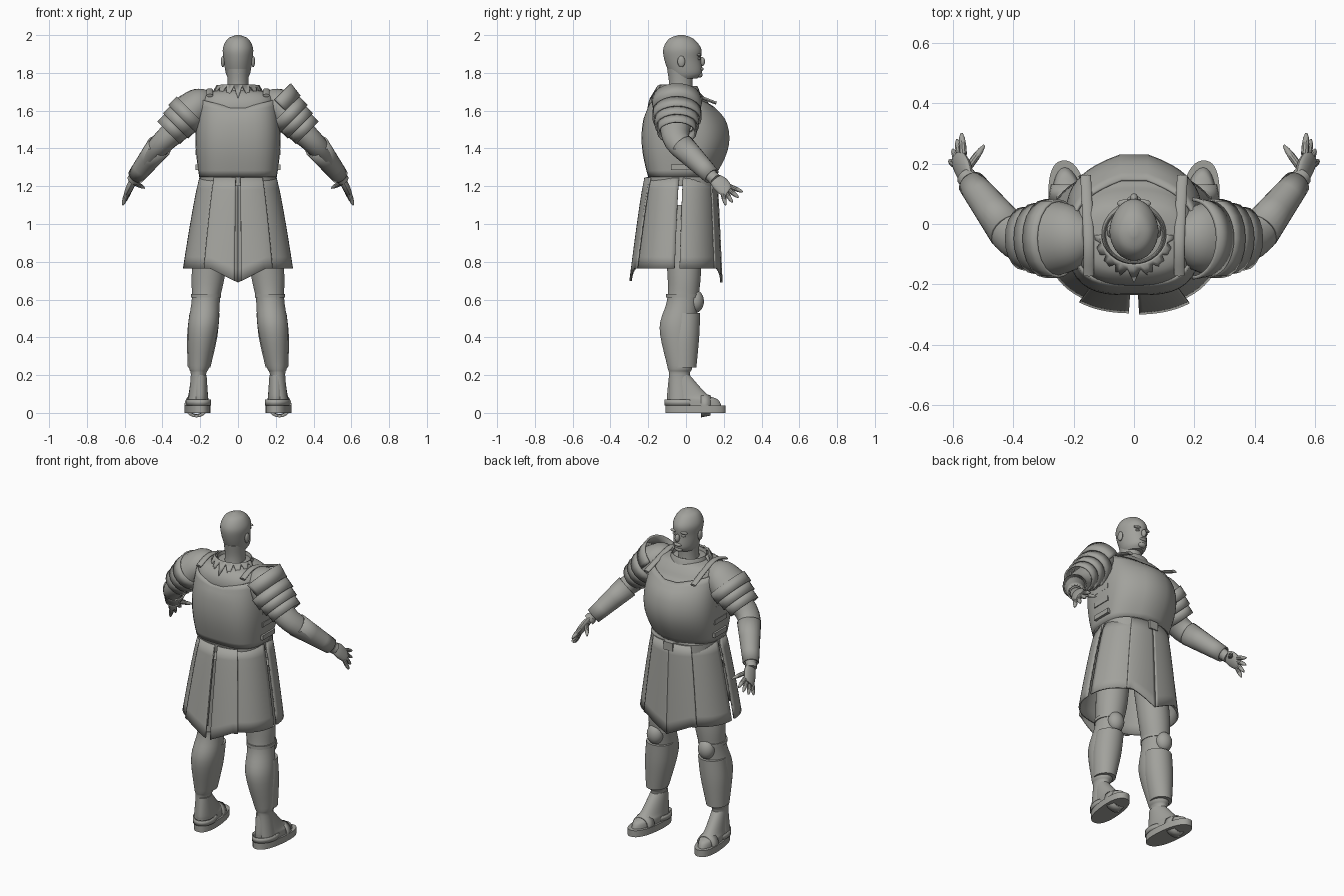
import bpy, bmesh
from math import sin, cos, pi, radians
from mathutils import Vector

if "Cube" in bpy.data.objects:
    bpy.data.objects.remove(bpy.data.objects["Cube"])

grey = bpy.data.materials.new("warm_grey")
grey.use_nodes = True
COLOUR = (0.36, 0.36, 0.335, 1)
grey.diffuse_color = COLOUR
grey.node_tree.nodes["Principled BSDF"].inputs["Base Color"].default_value = COLOUR
parts = []


def skin(name, rings, closed=True, caps=True, thick=0):
    """Skin a list of equal point rings, optionally capped or thickened."""
    bm = bmesh.new()
    rows = [[bm.verts.new(point) for point in ring] for ring in rings]
    count = len(rows[0])
    for low, high in zip(rows, rows[1:]):
        for i in range(count if closed else count - 1):
            j = (i + 1) % count
            bm.faces.new((low[i], low[j], high[j], high[i]))
    if caps and closed:
        bm.faces.new(rows[0])
        bm.faces.new(rows[-1])
    bmesh.ops.recalc_face_normals(bm, faces=bm.faces)
    mesh = bpy.data.meshes.new(name)
    bm.to_mesh(mesh)
    bm.free()
    mesh.materials.append(grey)
    ob = bpy.data.objects.new(name, mesh)
    bpy.context.collection.objects.link(ob)
    parts.append(ob)
    if thick:
        shell = ob.modifiers.new("thickness", "SOLIDIFY")
        shell.thickness, shell.offset = thick, 0


def smooth(rows, steps=5):
    """Pass a smooth curve through a few control rows."""
    fine = []
    for k in range(len(rows) - 1):
        quad = [Vector(rows[min(max(k + d, 0), len(rows) - 1)]) for d in (-1, 0, 1, 2)]
        before, start, end, after = quad
        for i in range(steps):
            t = i / steps
            leave, arrive = (end - before) / 2, (after - start) / 2
            bend = start - end
            fine.append(start + leave * t + (-3 * bend - 2 * leave - arrive) * t ** 2
                        + (2 * bend + leave + arrive) * t ** 3)
    return fine + [Vector(rows[-1])]


def power(value, exponent):
    return abs(value) ** exponent * (1 if value > 0 else -1)


def body(name, rows, side=1, x=0, lean=0, splay=0, square=1, ridge=0, narrow=0,
         dip=None, count=40, **options):
    """Stack of upright sections: height, half width, front y, back y."""
    rings = []
    for z, width, front, back in rows:
        ring = []
        for i in range(count):
            angle = 2 * pi * (i + 0.5) / count
            across, along = power(cos(angle), square), power(sin(angle), square)
            y = (front + back + (front - back) * along) / 2
            if along > 0:
                y += ridge * ((1 - abs(across)) * min(1, along * 2) - along)
            reach = x + lean * z + splay * y + width * across * (1 - narrow * max(0, along))
            ring.append((side * reach, y, z - (dip(z, across) if dip else 0)))
        rings.append(ring)
    skin(name, rings, **options)


def tube(name, rows, side=1, wide=1, axis=(0, 1, 0), arc=None, count=20, **options):
    """Oval sections along a path: centre x, y, z and radius."""
    centres = [Vector(row[:3]) for row in rows]
    last = len(rows) - 1
    start, sweep = arc or (0, 2 * pi)
    rings = []
    for k, centre in enumerate(centres):
        way = (centres[min(k + 1, last)] - centres[max(k - 1, 0)]).normalized()
        u = Vector(axis).cross(way).normalized()
        v = way.cross(u) * wide
        ring = []
        for i in range(count + 1 if arc else count):
            angle = start + sweep * i / count
            point = centre + (u * cos(angle) + v * sin(angle)) * rows[k][3]
            ring.append((side * point.x, point.y, point.z))
        rings.append(ring)
    skin(name, rings, closed=not arc, **options)


def ball(name, centre, size, side=1, layers=12):
    rings = []
    for k in range(1, layers):
        rise = pi * (k / layers - 0.5)
        ring = []
        for i in range(2 * layers):
            turn = pi * i / layers
            unit = (cos(rise) * cos(turn), cos(rise) * sin(turn), sin(rise))
            px, py, pz = (c + s * d for c, s, d in zip(centre, size, unit))
            ring.append((side * px, py, pz))
        rings.append(ring)
    skin(name, rings)


def box(name, centre, size, side=1):
    x, y, z = centre
    a, b, c = size
    outline = [(-a, -b), (a, -b), (a, b), (-a, b)]
    skin(name, [[(side * (x + i), y + j, z + h) for i, j in outline] for h in (-c, c)])


# Head and neck
body("neck", smooth([(1.65, .06, .04, -.1), (1.74, .055, .035, -.09), (1.82, .06, .04, -.1)]))
body("head", smooth([(1.77, .05, .06, -.07), (1.8, .065, .085, -.09), (1.87, .076, .08, -.115),
                     (1.93, .08, .08, -.12), (1.98, .055, .04, -.09), (2, .01, -.01, -.04)]), narrow=.1)
ball("nose", (0, .085, 1.86), (.014, .016, .024))
ball("lips", (0, .08, 1.82), (.024, .013, .01))
ball("chin", (0, .07, 1.79), (.026, .018, .016))

# Collar with a pointed trim at the back
body("collar", smooth([(1.65, .12, .09, -.15), (1.73, .1, .06, -.13), (1.69, .09, .05, -.12)]), caps=False)
SPIKES = 8
trim_top, trim_tips = [], []
for i in range(2 * SPIKES + 1):
    angle = pi + pi * i / (2 * SPIKES)
    out = .11 if i % 2 else .15
    trim_top.append((.11 * cos(angle), -.035 + .1 * sin(angle), 1.735))
    trim_tips.append((out * cos(angle), -.04 + out * sin(angle), 1.73 if i % 2 else 1.66))
skin("collar_points", [trim_top, trim_tips], closed=False, thick=.008)

# Padded torso under the armour
body("torso", smooth([(1.2, .18, .13, -.18), (1.55, .2, .16, -.2), (1.64, .2, .12, -.2),
                      (1.69, .17, .08, -.17), (1.71, .1, .05, -.13)]), square=.75)


# Cuirass: swelling chest, central ridge and V neckline
def neckline(z, across):
    return .05 * (1 - abs(across)) * max(0, z - 1.55) / .1


cuirass_rows = []
for k in range(13):
    t = k / 12
    swell = sin(pi * t)
    cuirass_rows.append((1.25 + .41 * t, .2 + .02 * swell, .16 + .08 * swell, -.195 - .035 * swell))
body("cuirass", cuirass_rows, square=.62, ridge=.075, dip=neckline, caps=False, thick=.012)

# Belt and buckle
body("belt", [(1.2, .205, .16, -.21), (1.25, .205, .16, -.21)], square=.8)
box("buckle", (0, .165, 1.225), (.03, .01, .025))


# Skirt panels hanging from the belt
def panel(name, start, end, lift=0, flare=0, point=0, rows=8, columns=16):
    rings = []
    for k in range(rows + 1):
        drop = k / rows
        spread = drop ** .85
        ring = []
        for i in range(columns + 1):
            angle = radians(start + (end - start) * i / columns)
            x = (.2 + .087 * spread + lift) * power(cos(angle), .85)
            depth = .178 + lift + (.047 + flare) * spread
            y = -.027 - .02 * spread + depth * power(sin(angle), .85)
            hem = .765 - point * max(0, 1 - abs(x) / .15)
            ring.append((x, y, 1.245 + (hem - 1.245) * drop))
        rings.append(ring)
    skin(name, rings, closed=False, thick=.009)


for quarter, tag in enumerate(("left_front", "right_front", "right_back", "left_back")):
    panel(tag + "_skirt", 90 * quarter + 2, 90 * quarter + 88)
for middle, gap, flare, end in ((90, 0, 0, "front"), (270, 2, .012, "back")):
    for way, tag in ((-1, "first"), (1, "second")):
        panel(f"{tag}_{end}_flap", middle + way * gap, middle + way * 34,
              lift=.009 + .002 * way, flare=flare, point=.075)

ELBOW, WRIST = Vector((.41, -.03, 1.42)), Vector((.55, .15, 1.24))
SHOULDER, OUTWARD = Vector((.25, -.048, 1.6)), Vector((1, 0, -1))

for side, tag in ((1, "left"), (-1, "right")):
    # Face details
    ball(tag + "_ear", (.08, -.025, 1.86), (.01, .02, .03), side)
    ball(tag + "_brow", (.03, .068, 1.895), (.026, .013, .008), side)
    ball(tag + "_eye", (.03, .068, 1.876), (.013, .01, .007), side)

    # Leg, greave and knee guard
    body(tag + "_leg", smooth([(1.1, .09, .08, -.13), (.76, .09, .08, -.1), (.6, .075, .065, -.1),
                               (.45, .08, .05, -.14), (.25, .055, .035, -.1), (.2, .04, .02, -.09),
                               (.05, .04, .03, -.09)]), side, x=.23, lean=-.1)
    body(tag + "_greave", smooth([(.53, .08, .075, -.08), (.4, .08, .07, -.09), (.24, .06, .055, -.08)]),
         side, x=.23, lean=-.1)
    ball(tag + "_knee_guard", (.175, .05, .59), (.05, .045, .06), side)
    body(tag + "_knee_strap", [(.61, .08, .07, -.105), (.63, .08, .07, -.105)], side, x=.17)

    # Foot and sandal
    body(tag + "_sole", [(0, .065, .21, -.11), (.04, .065, .21, -.11)], side, x=.21, splay=.1, square=.85)
    body(tag + "_foot", smooth([(.03, .055, .19, -.1), (.07, .055, .17, -.1), (.1, .05, .11, -.1),
                                (.2, .04, .02, -.09)]), side, x=.21, splay=.1)
    tube(tag + "_toe_strap", [(.22, .08, .04, .06), (.22, .13, .04, .05)], side, axis=(1, 0, 0),
         caps=False, thick=.008)
    body(tag + "_heel_strap", [(.04, .06, .06, -.11), (.07, .06, .06, -.11)], side, x=.21,
         splay=.1, caps=False, thick=.008)

    # Arm and bracer
    tube(tag + "_arm", smooth([(.18, -.04, 1.62, .085), (.37, -.055, 1.46, .063),
                               (.46, .03, 1.36, .052), (*WRIST, .026)]), side, wide=1.15)
    tube(tag + "_bracer", [(*ELBOW.lerp(WRIST, t), .065 - .025 * t) for t in (.05, .4, .7, .92)],
         side, caps=False, thick=.008)
    tube(tag + "_wrist_band", [(*ELBOW.lerp(WRIST, t), .033) for t in (.96, 1.04)], side)

    # Hand with a fan of fingers
    tube(tag + "_palm", smooth([(*WRIST, .015), (.563, .18, 1.214, .02), (.58, .21, 1.18, .018),
                                (.585, .225, 1.17, .014)]), side, wide=2.2)
    fingers = [("thumb", Vector((.55, .185, 1.22)), Vector((.495, .26, 1.19)))]
    for k, name in enumerate(("little", "ring", "middle", "index")):
        root = Vector((.59, .195, 1.16)).lerp(Vector((.565, .23, 1.2)), k / 3)
        tip = Vector((.61, .21, 1.1)).lerp(Vector((.57, .3, 1.17)), k / 3)
        fingers.append((name, root, tip + (tip - root) * .2 * sin(pi * k / 3)))
    for name, root, tip in fingers:
        tube(f"{tag}_{name}_finger", [(*root.lerp(tip, t), .013 - .009 * t ** 4) for t in (0, .5, .8, 1)],
             side, count=10)

    # Layered shoulder guard
    tube(tag + "_shoulder_cap", smooth([(.15, -.04, 1.67, .04), (.2, -.045, 1.64, .08),
                                        (.28, -.048, 1.57, .1)]), side, wide=1.25, caps=False, thick=.01)
    for k, name in enumerate(("upper", "middle", "lower")):
        top = SHOULDER + OUTWARD * .036 * k
        radius = .1 - .01 * k
        tube(f"{tag}_{name}_lame", [(*top, radius), (*(top + OUTWARD * .045), radius)],
             side, wide=1.25, caps=False, thick=.01)

    # Chest straps and side fastenings
    tube(tag + "_chest_strap", smooth([(.15, -.17, 1.68, .008), (.15, -.05, 1.71, .008),
                                       (.16, .16, 1.64, .008)]), side, wide=2.2, axis=(1, 0, 0))
    for k in range(3):
        box(f"{tag}_side_strap", (.21, -.02, 1.3 + .08 * k), (.016, .06, .014), side)

# Raised guard on the left shoulder
tube("left_shoulder_flange", [(*(SHOULDER - OUTWARD * .058), .118), (*SHOULDER, .108)], wide=1.1,
     arc=(pi / 2, pi), thick=.012)

# Smooth shading with sharp edges kept
bpy.ops.object.select_all(action="DESELECT")
for ob in parts:
    ob.select_set(True)
bpy.context.view_layer.objects.active = parts[0]
bpy.ops.object.shade_smooth_by_angle(angle=radians(35))
